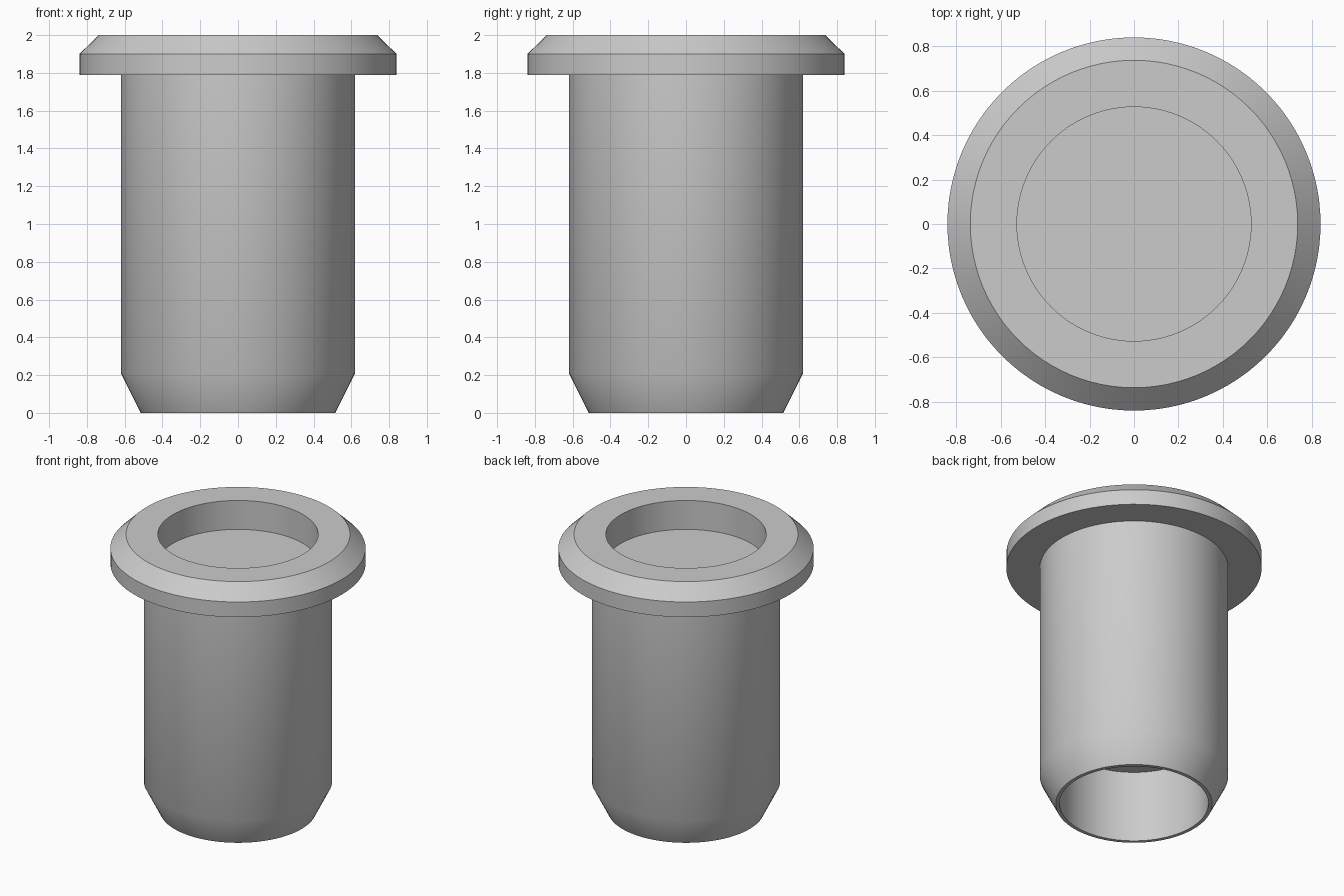
import bpy
import bmesh
import math

cube = bpy.data.objects.get("Cube")
if cube:
    bpy.data.objects.remove(cube, do_unlink=True)

SEGMENTS = 96

# Material
grey = bpy.data.materials.new("light grey")
grey.use_nodes = True
colour = (0.6, 0.6, 0.6, 1)
grey.diffuse_color = colour
grey.node_tree.nodes["Principled BSDF"].inputs["Base Color"].default_value = colour


def lathe(name, profile):
    """Spin a closed (radius, height) profile about the z axis."""
    bm = bmesh.new()
    verts = [bm.verts.new((r, 0, z)) for r, z in profile]
    edges = [bm.edges.new(pair) for pair in zip(verts, verts[1:])]
    bmesh.ops.spin(bm, geom=verts + edges, cent=(0, 0, 0), axis=(0, 0, 1),
                   angle=math.tau, steps=SEGMENTS)
    bmesh.ops.remove_doubles(bm, verts=bm.verts, dist=0.0001)
    bmesh.ops.recalc_face_normals(bm, faces=bm.faces)
    mesh = bpy.data.meshes.new(name)
    bm.to_mesh(mesh)
    bm.free()
    mesh.materials.append(grey)
    obj = bpy.data.objects.new(name, mesh)
    bpy.context.collection.objects.link(obj)
    bpy.ops.object.select_all(action="DESELECT")
    obj.select_set(True)
    bpy.context.view_layer.objects.active = obj
    bpy.ops.object.shade_smooth_by_angle(angle=math.radians(30))
    return obj


# Flanged plug: blind hole below, tapered shaft, chamfered flange, top recess
lathe("flanged_plug", [
    (0, 0.52), (0.49, 0.52), (0.49, 0),
    (0.515, 0), (0.62, 0.21), (0.62, 1.79),
    (0.84, 1.79), (0.84, 1.9), (0.737, 2),
    (0.527, 2), (0.527, 1.79), (0, 1.79),
])
